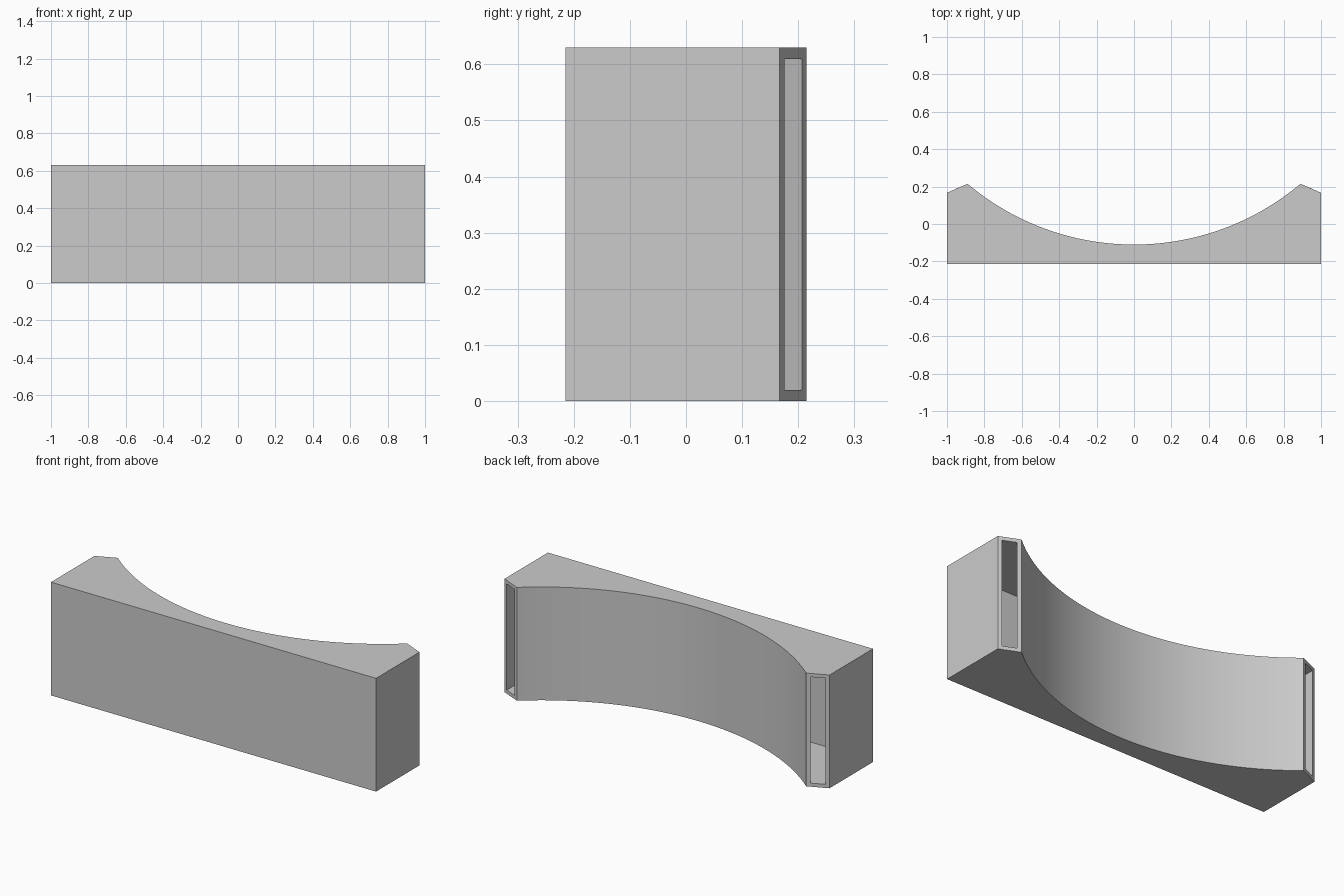
import bpy, bmesh, math

if "Cube" in bpy.data.objects:
    bpy.data.objects.remove(bpy.data.objects["Cube"])

HEIGHT, WALL = 0.63, 0.02
CENTRE_Y, RADIUS, SEGMENTS = 1.271, 1.381, 64


def profile(half_x, front_y, side_y, tip_x, radius):
    """Plan outline: straight front, slanted ends, concave round back."""
    pts = [(-half_x, front_y), (half_x, front_y), (half_x, side_y)]
    sweep = math.asin(tip_x / radius)
    for i in range(SEGMENTS + 1):
        a = sweep * (1 - 2 * i / SEGMENTS)
        pts.append((radius * math.sin(a), CENTRE_Y - radius * math.cos(a)))
    pts.append((-half_x, side_y))
    return pts


outer = profile(1.0, -0.215, 0.167, 0.89, RADIUS)
inner = profile(1.0 - WALL, -0.215 + WALL, 0.1757, 0.9106, RADIUS + WALL)
n = len(outer)
slants = (2, n - 2)          # outline edges that are open end slots

bm = bmesh.new()


def ring(pts, z):
    return [bm.verts.new((x, y, z)) for x, y in pts]


def shell(pts, z0, z1, flip):
    """Prism without its slanted end walls."""
    low, high = ring(pts, z0), ring(pts, z1)
    faces = [list(reversed(low)), list(high)]
    for i in range(n):
        if i not in slants:
            j = (i + 1) % n
            faces.append([low[i], low[j], high[j], high[i]])
    for f in faces:
        bm.faces.new(f[::-1] if flip else f)
    return low, high


# Outer casing and inner cavity
out_low, out_high = shell(outer, 0, HEIGHT, False)
in_low, in_high = shell(inner, WALL, HEIGHT - WALL, True)

# Frames around the two end slots
for i in slants:
    j = i + 1
    o = [out_low[i], out_low[j], out_high[j], out_high[i]]
    c = [in_low[i], in_low[j], in_high[j], in_high[i]]
    for k in range(4):
        m = (k + 1) % 4
        bm.faces.new((o[k], o[m], c[m], c[k]))

mesh = bpy.data.meshes.new("hollow_curved_block")
bm.to_mesh(mesh)
bm.free()
block = bpy.data.objects.new("hollow_curved_block", mesh)
bpy.context.collection.objects.link(block)

grey = bpy.data.materials.new("light_grey")
grey.diffuse_color = (0.6, 0.6, 0.6, 1)
grey.use_nodes = True
grey.node_tree.nodes["Principled BSDF"].inputs["Base Color"].default_value = grey.diffuse_color
mesh.materials.append(grey)

# Smooth curved back, sharp corners
bpy.context.view_layer.objects.active = block
block.select_set(True)
bpy.ops.object.shade_smooth_by_angle(angle=math.radians(20))
